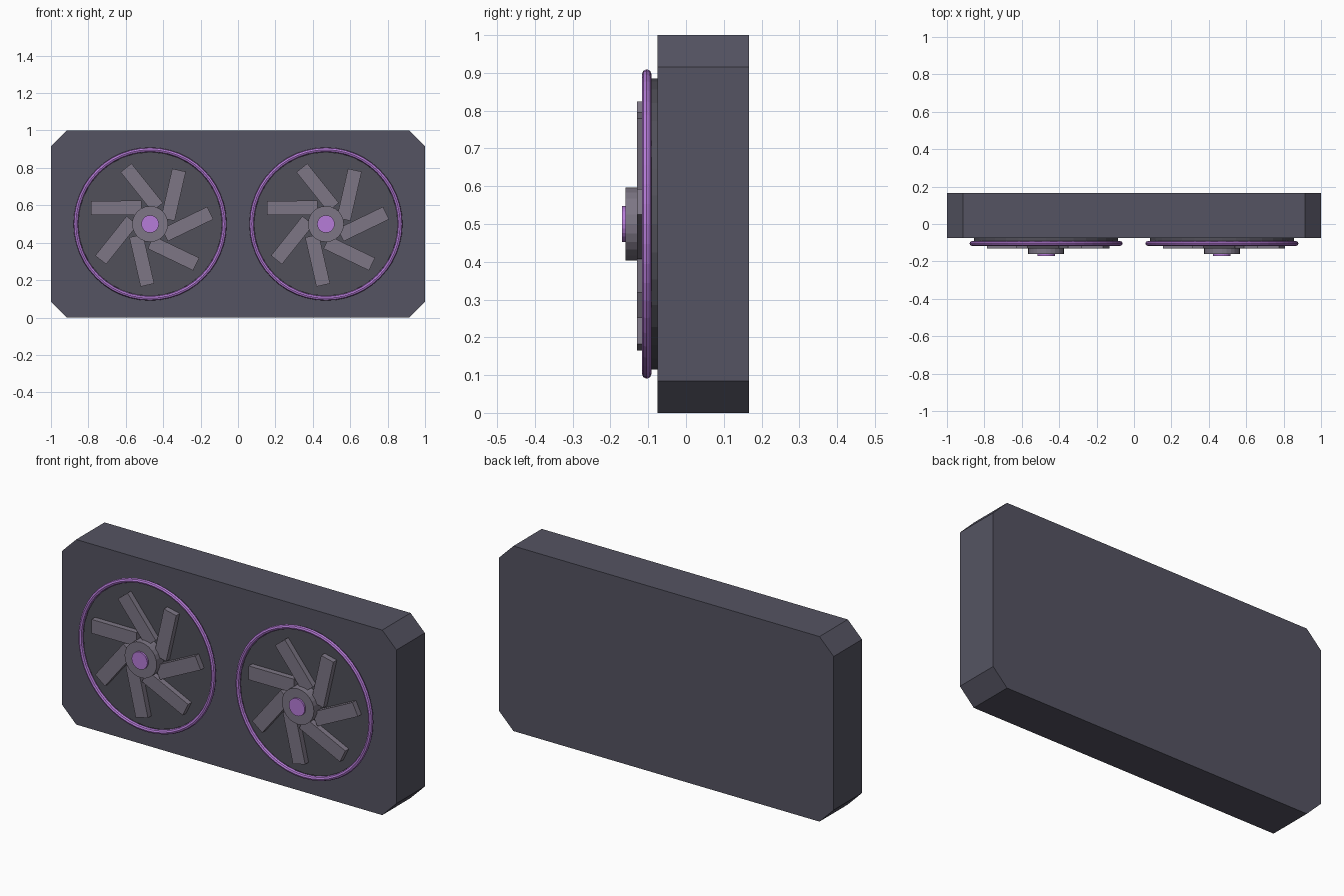
import bpy
import bmesh
from math import cos, sin, pi
from mathutils import Matrix, Vector

if "Cube" in bpy.data.objects:
    bpy.data.objects.remove(bpy.data.objects["Cube"])


def material(name, rgb):
    m = bpy.data.materials.new(name)
    m.use_nodes = True
    m.diffuse_color = (*rgb, 1)
    m.node_tree.nodes["Principled BSDF"].inputs["Base Color"].default_value = (*rgb, 1)
    return m


CASE = material("dark_slate", (0.09, 0.088, 0.122))
SHROUD = material("charcoal", (0.082, 0.08, 0.1))
BLADE = material("mauve_grey", (0.205, 0.182, 0.235))
GLOW = material("purple", (0.47, 0.2, 0.69))


def make_object(name, bm, mat):
    bmesh.ops.recalc_face_normals(bm, faces=bm.faces)
    mesh = bpy.data.meshes.new(name)
    bm.to_mesh(mesh)
    bm.free()
    mesh.materials.append(mat)
    obj = bpy.data.objects.new(name, mesh)
    bpy.context.collection.objects.link(obj)
    return obj


def prism(name, outline, front, back, mat):
    """Extrude an (x, z) outline from front to back along y."""
    bm = bmesh.new()
    face = bm.faces.new([bm.verts.new((x, front, z)) for x, z in outline])
    moved = bmesh.ops.extrude_face_region(bm, geom=[face])["geom"]
    verts = [v for v in moved if isinstance(v, bmesh.types.BMVert)]
    bmesh.ops.translate(bm, verts=verts, vec=(0, back - front, 0))
    return make_object(name, bm, mat)


def disc(name, cx, radius, front, back, sides, mat):
    outline = [(cx + radius * cos(2 * pi * i / sides),
                0.5 + radius * sin(2 * pi * i / sides)) for i in range(sides)]
    return prism(name, outline, front, back, mat)


def ring(name, cx, radius, tube, mat):
    bpy.ops.mesh.primitive_torus_add(
        major_radius=radius, minor_radius=tube, major_segments=48,
        minor_segments=8, location=(cx, -0.104, 0.5), rotation=(pi / 2, 0, 0))
    obj = bpy.context.object
    obj.name = name
    obj.data.materials.append(mat)


def blades(name, cx, count, mat):
    bm = bmesh.new()
    for i in range(count):
        angle = 2 * pi * i / count
        centre = Vector((cx + 0.2 * cos(angle), -0.115, 0.5 + 0.2 * sin(angle)))
        # each blade leans ahead of its own radius
        place = (Matrix.Translation(centre) @ Matrix.Rotation(-angle - 0.45, 4, 'Y')
                 @ Matrix.Diagonal((0.27, 0.03, 0.075, 1)))
        bmesh.ops.create_cube(bm, size=1, matrix=place)
    return make_object(name, bm, mat)


# Case: slab with cut corners
c = 0.085
prism("case", [(-1 + c, 0), (1 - c, 0), (1, c), (1, 1 - c),
               (1 - c, 1), (-1 + c, 1), (-1, 1 - c), (-1, c)],
      -0.075, 0.167, CASE)

# Two identical fans
for side, cx in (("right", -0.47), ("left", 0.47)):
    disc(side + "_fan_shroud", cx, 0.385, -0.1, -0.07, 32, SHROUD)
    ring(side + "_fan_ring", cx, 0.397, 0.0125, GLOW)
    blades(side + "_fan_blades", cx, 7, BLADE)
    disc(side + "_fan_hub", cx, 0.096, -0.16, -0.095, 24, BLADE)
    disc(side + "_fan_hub_cap", cx, 0.047, -0.17, -0.155, 24, GLOW)
